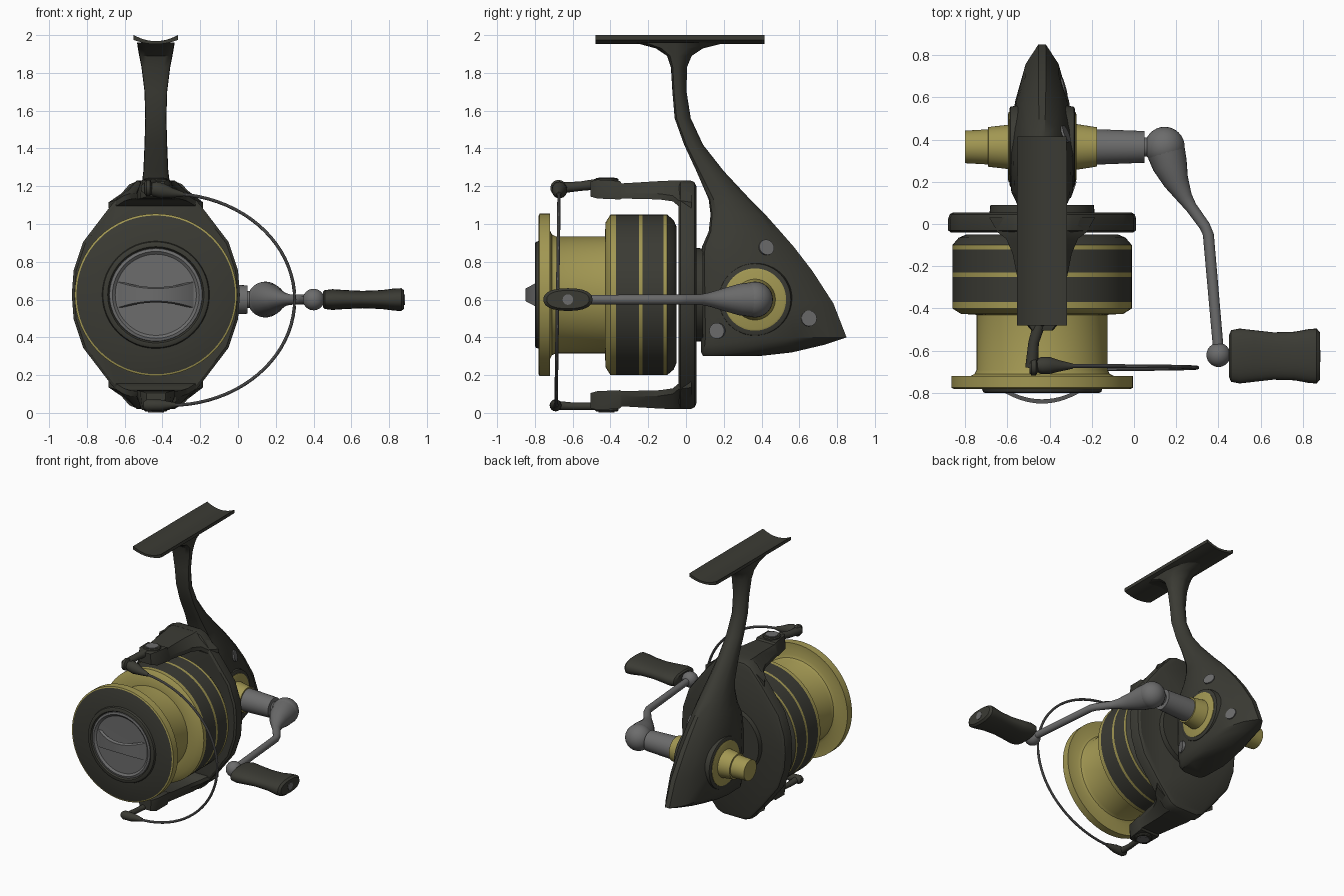
import bpy, bmesh, math
from mathutils import Vector

if "Cube" in bpy.data.objects:
    bpy.data.objects.remove(bpy.data.objects["Cube"])

CX, CZ = -0.435, 0.625          # spool axis


def material(name, col):
    m = bpy.data.materials.new(name)
    m.diffuse_color = (*col, 1)
    m.use_nodes = True
    m.node_tree.nodes["Principled BSDF"].inputs["Base Color"].default_value = m.diffuse_color
    return m


DARK = material("dark_olive", (0.043, 0.043, 0.034))
GOLD = material("gold", (0.36, 0.31, 0.085))
GREY = material("steel_grey", (0.15, 0.15, 0.15))


def loft(name, rings, mats, bands=None, caps=True):
    """Skin a list of point rings; bands gives a material index per strip."""
    mats = mats if isinstance(mats, list) else [mats]
    bm = bmesh.new()
    vs = [[bm.verts.new(p) for p in r] for r in rings]
    n = len(vs[0])
    for k, (a, b) in enumerate(zip(vs, vs[1:])):
        for i in range(n):
            f = bm.faces.new((a[i], a[(i + 1) % n], b[(i + 1) % n], b[i]))
            f.material_index = bands[k] if bands else 0
    if caps:
        bm.faces.new(vs[0]).material_index = bands[0] if bands else 0
        bm.faces.new(vs[-1]).material_index = bands[-1] if bands else 0
    bmesh.ops.recalc_face_normals(bm, faces=bm.faces)
    me = bpy.data.meshes.new(name)
    bm.to_mesh(me)
    bm.free()
    for m in mats:
        me.materials.append(m)
    ob = bpy.data.objects.new(name, me)
    bpy.context.collection.objects.link(ob)
    return ob


def circle(c, axis, r, n):
    q = Vector(axis).to_track_quat('Z', 'Y')
    return [Vector(c) + q @ Vector((r * math.cos(2 * math.pi * i / n),
                                    r * math.sin(2 * math.pi * i / n), 0)) for i in range(n)]


def lathe(name, origin, axis, prof, mats, bands=None, caps=True, n=48):
    """Profile is (distance along axis, radius)."""
    ax = Vector(axis).normalized()
    return loft(name, [circle(Vector(origin) + ax * d, ax, r, n) for d, r in prof], mats, bands, caps)


def ball(name, c, r, mat):
    prof = [(-r * math.cos(math.pi * (i + .1) / 16.2), r * math.sin(math.pi * (i + .1) / 16.2)) for i in range(17)]
    return lathe(name, c, (1, 0, 0), prof, mat, n=32)


def tube(name, pts, mat, n=16):
    """Points are (x, y, z, radius)."""
    p = [Vector(a[:3]) for a in pts]
    rings = [circle(p[i], p[min(i + 1, len(p) - 1)] - p[max(i - 1, 0)], pts[i][3], n) for i in range(len(p))]
    return loft(name, rings, mat)


Y = (0, 1, 0)
AXIS = (CX, 0, CZ)

# Spool with striped skirt
lathe("spool", AXIS, Y,
      [(-.78, .2), (-.78, .42), (-.775, .43), (-.72, .43), (-.72, .34), (-.71, .32), (-.69, .31), (-.43, .31),
       (-.425, .385), (-.40, .425), (-.37, .425), (-.25, .425), (-.23, .425), (-.12, .425),
       (-.10, .425), (-.065, .395), (-.05, .36)],
      [DARK, GOLD], [0, 1, 1, 1, 1, 1, 1, 1, 1, 1, 0, 1, 0, 1, 0, 0], n=64)
lathe("drag_rim", AXIS, Y, [(-.778, .285), (-.795, .28), (-.80, .27), (-.80, .255), (-.78, .243)], DARK, caps=False)
lathe("drag_knob", AXIS, Y, [(-.775, .25), (-.793, .245), (-.797, .23), (-.785, .215), (-.784, .1)], GREY)

# Arched grip bar across the drag knob
rings = []
for i in range(-8, 9):
    t = i / 8
    y, h = -.85 + .075 * t * t, .033 + .04 * abs(t) ** 2
    x = CX + .215 * t
    rings.append([(x, y, CZ - h), (x, y, CZ + h), (x, y + .02, CZ + h + .008), (x, y + .02, CZ - h - .008)])
loft("drag_grip", rings, GREY)

# Rotor plate with rounded rim
q = [(.445, 0), (.435, .13), (.385, .28), (.24, .47), (.14, .585), (.09, .605)]
q += [(-x, z) for x, z in q[::-1]]
outline = q + [(-x, -z) for x, z in q[1:-1]]
loft("rotor", [[(CX + x * s, y, CZ + z * s) for x, z in outline]
               for y, s in [(-.04, .97), (-.03, 1), (.025, 1), (.045, .985), (.055, .95)]], DARK)
lathe("rotor_hub", AXIS, Y, [(.04, .25), (.09, .245)], DARK)

# Rotor arms with pivots, mirrored above and below the axis
for s, side in ((1, "upper"), (-1, "lower")):
    rings = []
    for y, wb, wt, zb, zt in [(.03, .25, .09, .46, .60), (-.04, .21, .10, .47, .605), (-.07, .17, .10, .495, .605),
                              (-.14, .14, .09, .505, .602), (-.34, .10, .075, .51, .59),
                              (-.35, .10, .08, .505, .602), (-.47, .08, .07, .51, .61), (-.505, .05, .045, .52, .60)]:
        rings.append([(CX + x, y, CZ + s * z) for x, z in
                      [(-wb, zb), (wb, zb), (wb, zb + .03), (wt, zt), (-wt, zt), (-wb, zb + .03)]])
    loft(side + "_rotor_arm", rings, DARK)
    top = (CX, -.42, CZ)
    lathe(side + "_pivot_ring", top, (0, 0, s), [(.58, .065), (.612, .062), (.618, .055)], DARK, n=32)
    lathe(side + "_pivot_cap", top, (0, 0, s), [(.6, .045), (.622, .042)], GREY, n=32)

# Bail levers, line roller and wire
tube("upper_bail_lever", [(-.43, -.37, 1.205, .03), (-.45, -.48, 1.21, .028), (-.475, -.56, 1.2, .025),
                          (-.485, -.68, 1.19, .03)], DARK)
tube("lower_bail_lever", [(-.43, -.37, .04, .022), (-.45, -.5, .035, .02), (-.46, -.6, .035, .02),
                          (-.46, -.70, .04, .025)], DARK)
lathe("roller_end", (-.495, -.675, 1.19), (1, 0, 0), [(0, .03), (.01, .043), (.03, .043), (.04, .025)], DARK, n=24)
tube("line_roller", [(-.47, -.67, 1.19, .025), (-.44, -.67, 1.185, .04), (-.40, -.67, 1.175, .04),
                     (-.35, -.672, 1.165, .026), (-.29, -.673, 1.157, .012)], DARK, 24)
tube("lower_bail_end", [(-.50, -.69, .04, .02), (-.48, -.69, .04, .032), (-.41, -.69, .04, .03),
                        (-.33, -.688, .042, .012)], DARK)
wire = []
for i in range(41):
    a = math.radians(90 - 4.5 * i)
    wire.append((-.36 + .66 * math.cos(a), -.68 + .008 * math.sin(a), .6 + .56 * math.sin(a), .009))
tube("bail_wire", wire, GREY, 10)

# Body and neck: horizontal sections (z, front y, back y, half width)
sections = [(.30, .09, .38, .10), (.32, .08, .56, .125), (.36, .08, .73, .14), (.40, .08, .85, .147),
            (.58, .08, .78, .152), (.75, .08, .67, .15), (.88, .085, .57, .135), (.96, .12, .50, .12),
            (1.05, .13, .42, .10), (1.13, .12, .34, .085), (1.28, .055, .20, .066), (1.42, -.01, .09, .06),
            (1.56, -.06, .025, .056), (1.70, -.072, .003, .06), (1.83, -.08, .005, .076), (1.89, -.10, .03, .088),
            (1.93, -.16, .09, .095), (1.962, -.28, .22, .10)]
side = [(0, .55), (.03, .8), (.12, .97), (.45, 1), (.65, .87), (.88, .53), (1, .12)]
rings = []
for z, f, b, w in sections:
    half = [(w * g, f + (b - f) * t) for t, g in side]
    rings.append([(CX + x, y, z) for x, y in half] + [(CX - x, y, z) for x, y in half[::-1]])
body = loft("body", rings, DARK)

# Foot with hollowed top
rings = []
for y, w in [(-.48, .118), (-.2, .118), (.2, .118), (.415, .116)]:
    xs = [w * i / 6 for i in range(-6, 7)]
    rings.append([(CX + x, y, 1.968 + .032 * (x / w) ** 2) for x in xs] +
                 [(CX + x, y, 1.952 + .023 * (x / w) ** 2) for x in xs[::-1]])
loft("foot", rings, DARK)

# Side bosses, hubs and shaft
HUB = (CX, .365, .6)
for s, nm in ((1, "right"), (-1, "left")):
    lathe(nm + "_boss", HUB, (s, 0, 0), [(.1, .2), (.15, .19), (.155, .18)], DARK)
    lathe(nm + "_boss_disc", HUB, (s, 0, 0), [(.12, .165), (.158, .165), (.162, .155)], GOLD)
lathe("right_hub", HUB, (1, 0, 0), [(.15, .11), (.26, .093)], GOLD)
lathe("left_hub", HUB, (-1, 0, 0), [(.15, .106), (.255, .094), (.256, .083), (.365, .077)], GOLD)
lathe("crank_shaft", HUB, (1, 0, 0), [(.25, .084), (.485, .075)], GREY)
lathe("crank_neck", HUB, (1, 0, 0), [(.47, .045), (.56, .045)], GREY, n=24)

# Screws set on the right side of the body
bpy.context.view_layer.update()
for i, (y, z) in enumerate([(.425, .875), (.165, .435), (.65, .5)]):
    hit, loc, nor, _ = body.ray_cast(Vector((1, y, z)), Vector((-1, 0, 0)))
    if hit:
        lathe("side_screw_%d" % (i + 1), loc, nor, [(-.02, .042), (.008, .042)], GREY, n=24)

# Crank arm
ball("crank_knuckle", (.145, .365, .6), .095, GREY)
tube("crank_arm", [(.145, .365, .6, .094), (.17, .28, .6, .083), (.20, .2, .6, .06), (.24, .125, .6, .037),
                   (.27, .08, .6, .028), (.335, -.01, .6, .026), (.352, -.05, .6, .026), (.40, -.6, .6, .025)], GREY, 24)
ball("crank_joint", (.40, -.62, .6), .057, GREY)

# Grip
rings = []
for x, hy, hz in [(.45, .10, .04), (.46, .122, .05), (.50, .13, .055), (.57, .122, .05), (.66, .112, .046),
                  (.76, .115, .05), (.83, .128, .059), (.865, .13, .06), (.88, .112, .048)]:
    ring = []
    for i in range(32):
        c, s = math.cos(i * math.pi / 16), math.sin(i * math.pi / 16)
        ring.append((x, -.625 + hy * math.copysign(abs(c) ** .85, c), .6 + hz * math.copysign(abs(s) ** .85, s)))
    rings.append(ring)
loft("grip", rings, DARK)
lathe("grip_screw", (.87, -.625, .6), (1, 0, 0), [(0, .028), (.013, .028)], GREY, n=24)

# Smooth shading with sharp edges kept
for ob in bpy.context.scene.objects:
    ob.select_set(True)
    bpy.context.view_layer.objects.active = ob
bpy.ops.object.shade_smooth_by_angle(angle=math.radians(32))
